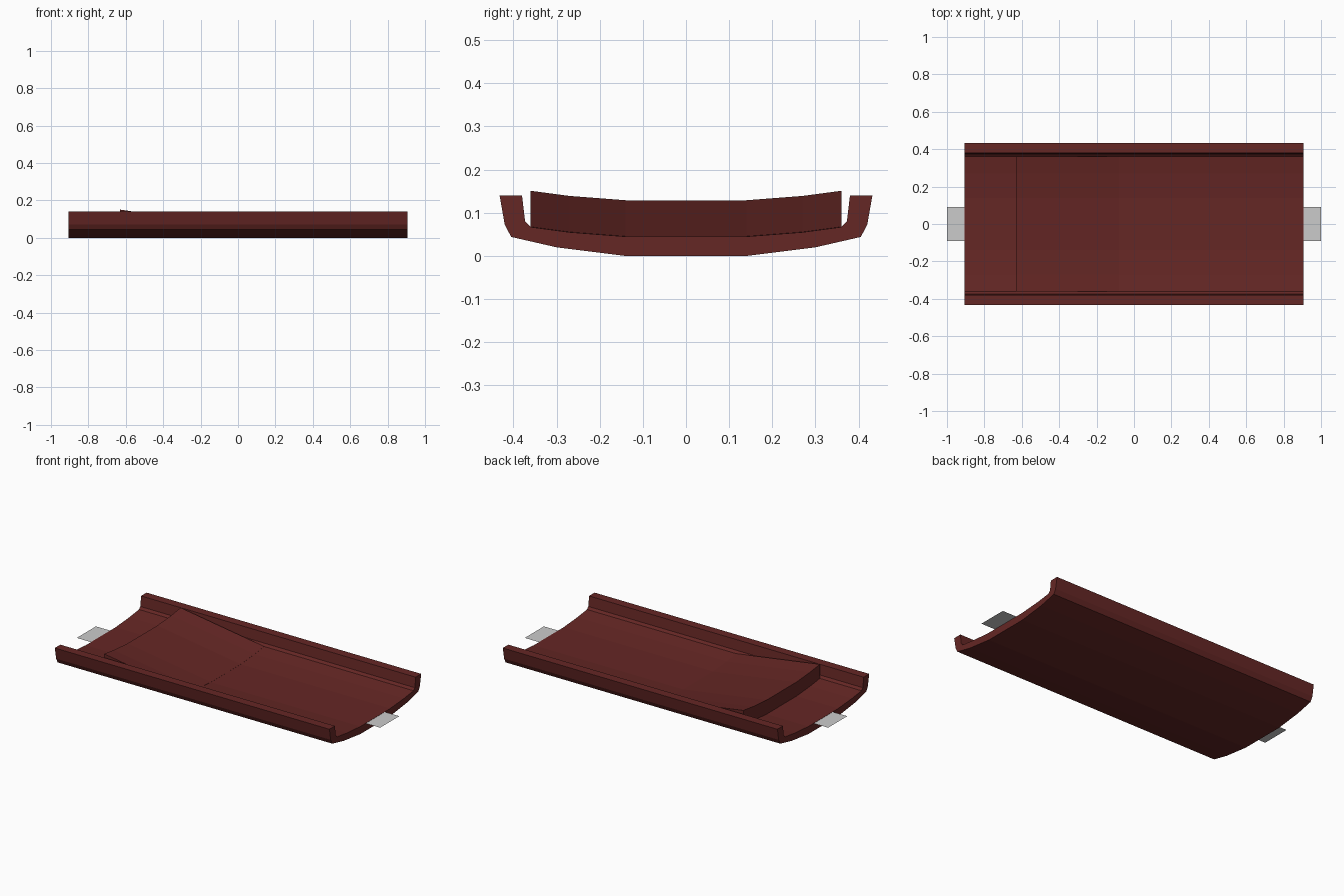
import bpy, bmesh

if "Cube" in bpy.data.objects:
    bpy.data.objects.remove(bpy.data.objects["Cube"])

red = bpy.data.materials.new("dark_red")
red.diffuse_color = (0.13, 0.02, 0.018, 1)
red.use_nodes = True
red.node_tree.nodes["Principled BSDF"].inputs["Base Color"].default_value = red.diffuse_color


def make(name, verts, faces, mat=None):
    mesh = bpy.data.meshes.new(name)
    mesh.from_pydata(verts, [], faces)
    bm = bmesh.new()
    bm.from_mesh(mesh)
    if len(faces) > 1:
        bmesh.ops.recalc_face_normals(bm, faces=bm.faces)
    bm.to_mesh(mesh)
    bm.free()
    obj = bpy.data.objects.new(name, mesh)
    bpy.context.collection.objects.link(obj)
    if mat:
        mesh.materials.append(mat)
    return obj


def mirrored(half):
    return [(-y, z) for y, z in reversed(half)] + half


def loft(name, rings, mat):
    # joins two matching outlines split into a lower and an upper chain
    n = len(rings[0])
    verts = rings[0] + rings[1]
    faces = [(i, (i + 1) % n, n + (i + 1) % n, n + i) for i in range(n)]
    for base in (0, n):  # end caps as quads between the two chains
        faces += [(base + i, base + i + 1, base + n - 2 - i, base + n - 1 - i)
                  for i in range(n // 2 - 1)]
    return make(name, verts, faces, mat)


# curved channel with raised side rims
outer = mirrored([(0.14, 0.0), (0.30, 0.02), (0.405, 0.044), (0.42, 0.072), (0.432, 0.14)])
inner = mirrored([(0.14, 0.045), (0.27, 0.055), (0.36, 0.067), (0.373, 0.08), (0.38, 0.14)])
outline = outer + inner[::-1]
loft("channel", [[(x, y, z) for y, z in outline] for x in (-0.905, 0.905)], red)

# wedge ramp following the channel floor
floor = mirrored([(0.14, 0.045), (0.27, 0.055), (0.36, 0.067)])
tall = [(-0.63, y, z - 0.003) for y, z in floor] + [(-0.63, y, z + 0.084) for y, z in floor[::-1]]
low = [(-0.08, y, z - 0.003) for y, z in floor] + [(-0.08, y, z + 0.0005) for y, z in floor[::-1]]
loft("ramp", [tall, low], red)

# thin connector tabs at both ends
for side, label in ((-1, "left"), (1, "right")):
    a, b = sorted((side * 0.9, side * 1.0))
    make("connector_tab_" + label,
         [(a, -0.09, 0.044), (b, -0.09, 0.044), (b, 0.09, 0.044), (a, 0.09, 0.044)],
         [(0, 1, 2, 3)])
